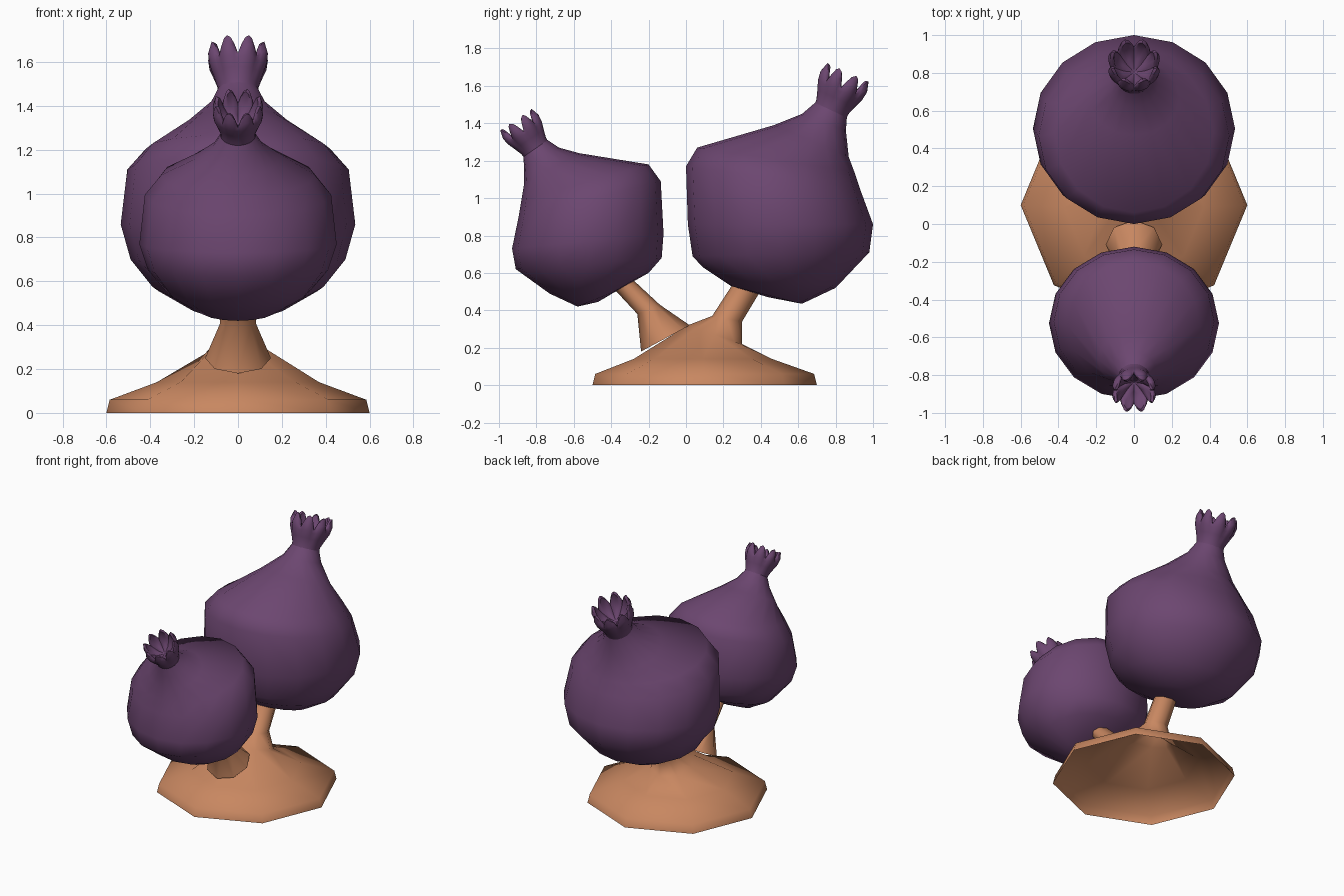
import bpy, bmesh, math
from mathutils import Vector

if "Cube" in bpy.data.objects:
    bpy.data.objects.remove(bpy.data.objects["Cube"])


def material(name, rgb):
    m = bpy.data.materials.new(name)
    m.diffuse_color = (*rgb, 1.0)
    m.use_nodes = True
    m.node_tree.nodes["Principled BSDF"].inputs["Base Color"].default_value = m.diffuse_color
    return m


PURPLE = material("fruit purple", (0.150, 0.062, 0.163))
BROWN = material("stem brown", (0.578, 0.243, 0.119))


def loft(name, rings, mat, start_cap=None, end_cap=None, sharp=60):
    """Skin a list of point rings; optional cap points close the ends."""
    bm = bmesh.new()
    rows = [[bm.verts.new(p) for p in ring] for ring in rings]
    n = len(rows[0])
    for a, b in zip(rows, rows[1:]):
        for i in range(n):
            j = (i + 1) % n
            bm.faces.new((a[i], a[j], b[j], b[i]))
    for row, cap in ((rows[0], start_cap), (rows[-1], end_cap)):
        if cap is not None:
            c = bm.verts.new(cap)
            for i in range(n):
                bm.faces.new((row[i], row[(i + 1) % n], c))
    bmesh.ops.recalc_face_normals(bm, faces=bm.faces[:])
    me = bpy.data.meshes.new(name)
    bm.to_mesh(me)
    bm.free()
    me.materials.append(mat)
    ob = bpy.data.objects.new(name, me)
    bpy.context.collection.objects.link(ob)
    bpy.ops.object.select_all(action='DESELECT')
    ob.select_set(True)
    bpy.context.view_layer.objects.active = ob
    bpy.ops.object.shade_smooth_by_angle(angle=math.radians(sharp))
    return ob


def side_rings(pairs, n):
    """Elliptical rings from (y1, z1, y2, z2, half width in x)."""
    out = []
    for y1, z1, y2, z2, rx in pairs:
        a, b = Vector((0, y1, z1)), Vector((0, y2, z2))
        c, u = (a + b) / 2, (b - a) / 2
        out.append([c + u * math.cos(t) + Vector((rx * math.sin(t), 0, 0))
                    for t in (2 * math.pi * i / n for i in range(n))])
    return out


def crown(name, base, axis, s):
    """Eight-petalled cup around a tilted axis."""
    axis = Vector(axis).normalized()
    ex = Vector((1, 0, 0))
    ey = axis.cross(ex)
    n = 48
    # radius, radius gain at petal, height, height gain at petal
    profile = [(0.092, 0, -0.03, 0), (0.094, 0, 0.02, 0),
               (0.110, 0.004, 0.07, 0), (0.122, 0.014, 0.11, 0.01),
               (0.124, 0.020, 0.128, 0.045), (0.118, 0.012, 0.135, 0.088),
               (0.106, 0.006, 0.130, 0.088), (0.090, 0.020, 0.115, 0.045),
               (0.055, 0.010, 0.085, 0.02)]
    rings = []
    for r, dr, h, dh in profile:
        ring = []
        for i in range(n):
            t = 2 * math.pi * i / n
            lobe = abs(math.sin(4 * t))      # petals at 22.5 + 45k degrees
            rad, hh = s * (r + dr * lobe), s * (h + dh * lobe)
            ring.append(Vector(base) + axis * hh
                        + (ex * math.cos(t) + ey * math.sin(t)) * rad)
        rings.append(ring)
    loft(name, rings, PURPLE, end_cap=Vector(base) + axis * 0.07 * s, sharp=50)


# Open octagonal foot that runs up into the rear stem
loft("base_and_rear_stem", side_rings([
    (-0.50, 0.00, 0.70, 0.00, 0.60), (-0.485, 0.06, 0.685, 0.06, 0.585),
    (-0.28, 0.14, 0.46, 0.14, 0.37), (0.01, 0.32, 0.30, 0.22, 0.15),
    (0.14, 0.37, 0.30, 0.34, 0.08), (0.25, 0.54, 0.39, 0.49, 0.075),
    (0.31, 0.64, 0.44, 0.60, 0.07)], 8), BROWN)

# Flared front stem
loft("front_stem", side_rings([
    (0.02, 0.32, -0.24, 0.18, 0.15), (-0.14, 0.43, -0.26, 0.38, 0.083),
    (-0.28, 0.56, -0.39, 0.52, 0.075), (-0.38, 0.66, -0.47, 0.60, 0.07)], 8), BROWN)

# Large rear fruit
loft("rear_fruit", side_rings([
    (0.24, 0.53, 0.62, 0.435, 0.22), (0.09, 0.63, 0.80, 0.52, 0.39),
    (0.035, 0.69, 0.98, 0.71, 0.49), (0.01, 0.86, 1.00, 0.86, 0.535),
    (0.00, 1.17, 0.93, 1.05, 0.505), (0.06, 1.27, 0.90, 1.14, 0.42),
    (0.47, 1.39, 0.87, 1.22, 0.24), (0.62, 1.45, 0.855, 1.36, 0.13),
    (0.69, 1.51, 0.86, 1.43, 0.095)], 16), PURPLE,
    start_cap=(0, 0.44, 0.47))
crown("rear_crown", (0, 0.775, 1.47), (0, 0.41, 0.91), 1.0)

# Smaller front fruit
loft("front_fruit", side_rings([
    (-0.36, 0.51, -0.58, 0.42, 0.17), (-0.20, 0.60, -0.73, 0.49, 0.32),
    (-0.13, 0.68, -0.91, 0.62, 0.41), (-0.12, 0.81, -0.93, 0.73, 0.45),
    (-0.135, 1.09, -0.895, 0.90, 0.425), (-0.20, 1.18, -0.88, 0.99, 0.35),
    (-0.57, 1.24, -0.865, 1.08, 0.19), (-0.68, 1.27, -0.865, 1.16, 0.115),
    (-0.74, 1.31, -0.87, 1.22, 0.08)], 16), PURPLE,
    start_cap=(0, -0.47, 0.445))
crown("front_crown", (0, -0.805, 1.265), (0, -0.56, 0.83), 0.84)
